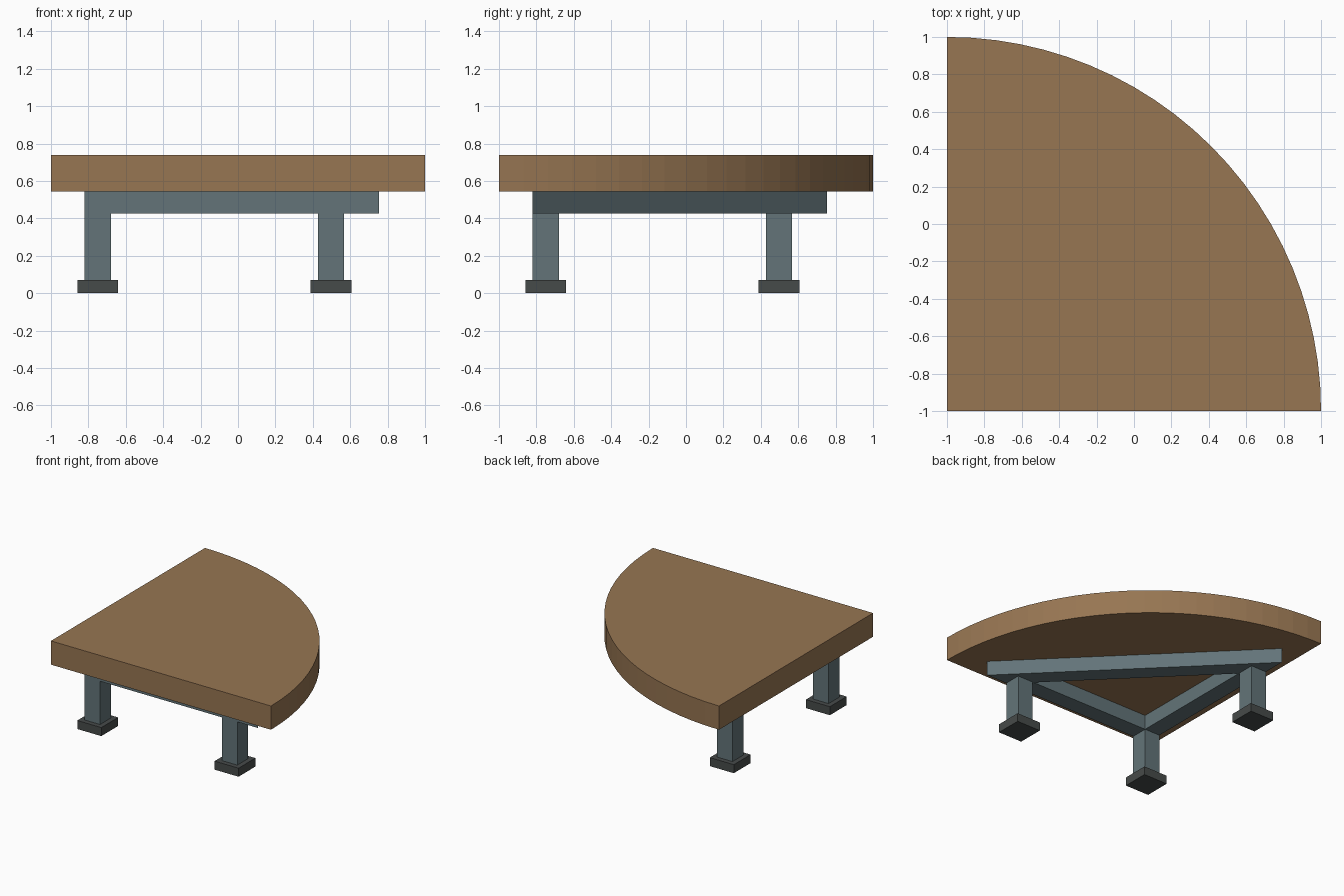
import bpy, bmesh
from math import sin, cos, pi, sqrt

if "Cube" in bpy.data.objects:
    bpy.data.objects.remove(bpy.data.objects["Cube"])


def material(name, color):
    m = bpy.data.materials.new(name)
    m.diffuse_color = (*color, 1)
    m.use_nodes = True
    m.node_tree.nodes["Principled BSDF"].inputs["Base Color"].default_value = m.diffuse_color
    return m


wood = material("wood", (0.31, 0.18, 0.085))
steel = material("grey_steel", (0.125, 0.175, 0.19))
rubber = material("dark_rubber", (0.062, 0.07, 0.068))


def prism(name, outline, z0, z1, mat):
    """Extrude a flat outline from z0 up to z1."""
    bm = bmesh.new()
    face = bm.faces.new([bm.verts.new((x, y, z0)) for x, y in outline])
    ext = bmesh.ops.extrude_face_region(bm, geom=[face], use_keep_orig=True)
    top = [v for v in ext["geom"] if isinstance(v, bmesh.types.BMVert)]
    bmesh.ops.translate(bm, verts=top, vec=(0, 0, z1 - z0))
    return finish(name, bm, mat)


def finish(name, bm, mat):
    bmesh.ops.recalc_face_normals(bm, faces=bm.faces)
    mesh = bpy.data.meshes.new(name)
    bm.to_mesh(mesh)
    bm.free()
    mesh.materials.append(mat)
    obj = bpy.data.objects.new(name, mesh)
    bpy.context.collection.objects.link(obj)
    return obj


def square(x, y, size):
    h = size / 2
    return [(x - h, y - h), (x + h, y - h), (x + h, y + h), (x - h, y + h)]


# Quarter-round top
SEG = 24
arc = [(-1 + 2 * cos(i * pi / 2 / SEG), -1 + 2 * sin(i * pi / 2 / SEG)) for i in range(SEG + 1)]
prism("quarter_top", [(-1, -1)] + arc, 0.545, 0.74, wood)

# Triangular rail frame with mitred corners
LOW, FAR, WIDTH = -0.82, 0.755, 0.14
Z0, Z1 = 0.425, 0.545
inner_low = LOW + WIDTH
inner_far = LOW + FAR - WIDTH * sqrt(2) - inner_low
outer = [(LOW, LOW), (FAR, LOW), (LOW, FAR)]
inner = [(inner_low, inner_low), (inner_far, inner_low), (inner_low, inner_far)]
bm = bmesh.new()
rings = [[bm.verts.new((x, y, z)) for x, y in tri]
         for tri, z in ((outer, Z0), (outer, Z1), (inner, Z1), (inner, Z0))]
for a, b in zip(rings, rings[1:] + rings[:1]):
    for i in range(3):
        j = (i + 1) % 3
        bm.faces.new((a[i], a[j], b[j], b[i]))
finish("rail_frame", bm, steel)

# Legs and feet
for name, x, y in (("corner", -0.75, -0.75), ("right", 0.4975, -0.75), ("back", -0.75, 0.4975)):
    prism(name + "_leg", square(x, y, 0.14), 0.07, Z0, steel)
    prism(name + "_foot", square(x, y, 0.218), 0.0, 0.07, rubber)
